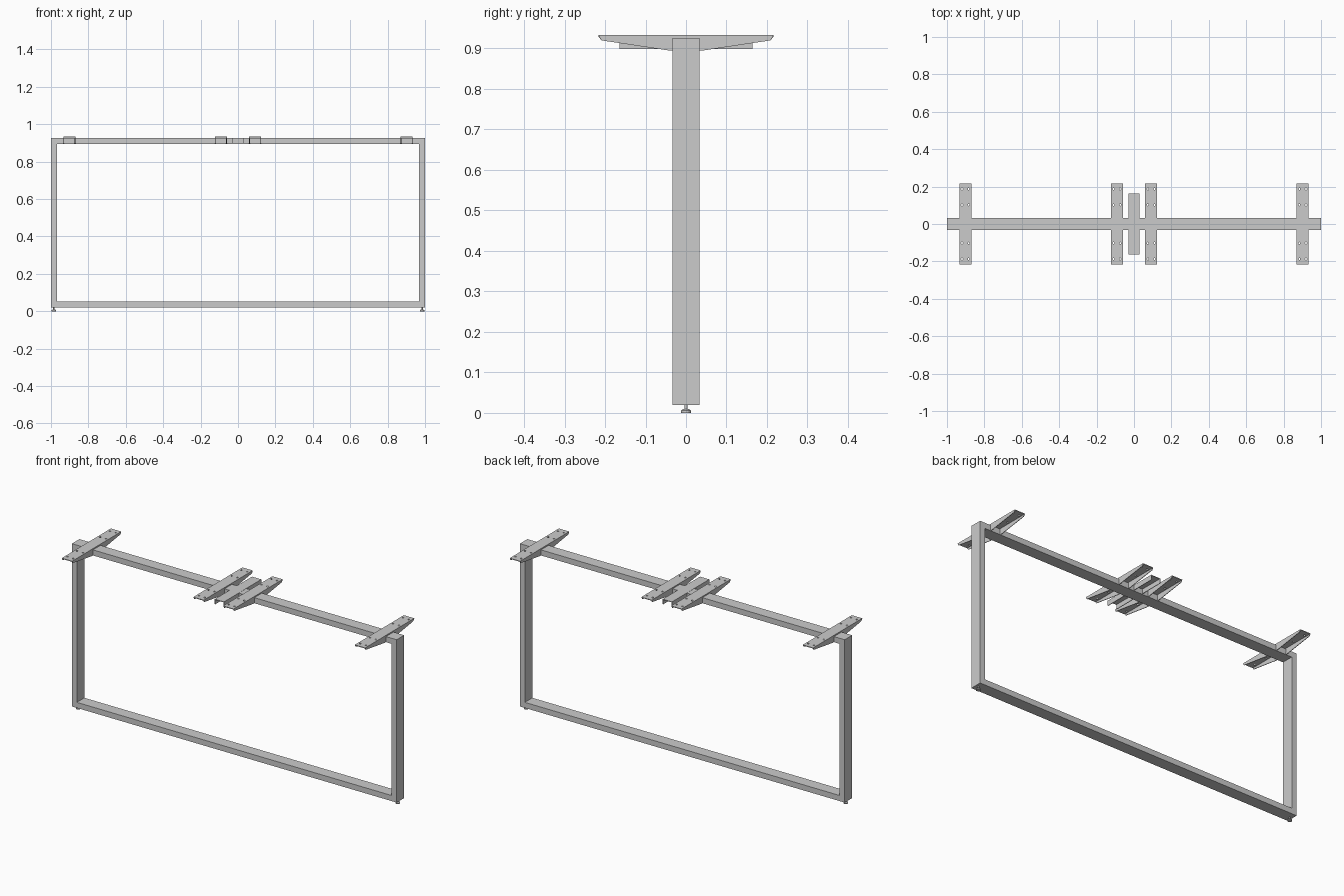
import bpy, bmesh
from mathutils import Matrix, Vector

if "Cube" in bpy.data.objects:
    bpy.data.objects.remove(bpy.data.objects["Cube"])

TOP, BOTTOM = 0.926, 0.02      # frame heights
TUBE, DEPTH = 0.031, 0.066     # tube section


def finish(name, bm):
    bmesh.ops.recalc_face_normals(bm, faces=bm.faces)
    me = bpy.data.meshes.new(name)
    bm.to_mesh(me)
    bm.free()
    ob = bpy.data.objects.new(name, me)
    bpy.context.collection.objects.link(ob)
    return ob


def box(name, lo, hi):
    bm = bmesh.new()
    lo, hi = Vector(lo), Vector(hi)
    size = Matrix.Diagonal((*(hi - lo), 1))
    bmesh.ops.create_cube(bm, size=1, matrix=Matrix.Translation((lo + hi) / 2) @ size)
    return finish(name, bm)


def add_cylinder(bm, r1, r2, x, y, z0, z1, sides=16):
    bmesh.ops.create_cone(bm, cap_ends=True, segments=sides, radius1=r1, radius2=r2,
                          depth=z1 - z0, matrix=Matrix.Translation((x, y, (z0 + z1) / 2)))


def folded_channel(name, cx, width, profile, thickness=0.003):
    """Downward-open sheet channel; the profile (y, z) starts with its two top corners."""
    bm = bmesh.new()
    sides = [[bm.verts.new((cx + s * width / 2, y, z)) for y, z in profile] for s in (-1, 1)]
    left, right = sides
    bm.faces.new(left)
    bm.faces.new(right[::-1])
    bm.faces.new((left[1], left[0], right[0], right[1]))
    # make normals point outwards so the sheet thickens inwards
    for f in bm.faces:
        f.normal_update()
        out = Vector((0, 0, 1)) if abs(f.normal.z) > 0.5 else Vector((f.calc_center_median().x - cx, 0, 0))
        if f.normal.dot(out) < 0:
            f.normal_flip()
    me = bpy.data.meshes.new(name)
    bm.to_mesh(me)
    bm.free()
    ob = bpy.data.objects.new(name, me)
    bpy.context.collection.objects.link(ob)
    mod = ob.modifiers.new("sheet", 'SOLIDIFY')
    mod.thickness = thickness
    mod.offset = -1
    mod.use_even_offset = True
    return ob


# Frame posts and rails
for side, s in (("left", -1), ("right", 1)):
    xs = sorted((s, s * (1 - TUBE)))
    box(side + "_post", (xs[0], -DEPTH / 2, BOTTOM), (xs[1], DEPTH / 2, TOP))
inner = 1 - TUBE
for name, z in (("top_rail", TOP - TUBE), ("bottom_rail", BOTTOM)):
    box(name, (-inner, -DEPTH / 2, z), (inner, DEPTH / 2, z + TUBE))

# Levelling feet: pad, taper and threaded stem
for side, s in (("left", -1), ("right", 1)):
    bm = bmesh.new()
    x = s * 0.984
    add_cylinder(bm, 0.012, 0.012, x, 0, 0, 0.006)
    add_cylinder(bm, 0.012, 0.006, x, 0, 0.006, 0.010)
    add_cylinder(bm, 0.004, 0.004, x, 0, 0.008, 0.022)
    foot = finish(side + "_levelling_foot", bm)

# Tapered table-top brackets with screw holes
bracket_profile = [(-0.216, 0.933), (0.216, 0.933), (0.209, 0.920),
                   (0.045, 0.8955), (-0.045, 0.8955), (-0.209, 0.920)]
places = (("outer_left", -0.902), ("inner_left", -0.092),
          ("inner_right", 0.092), ("outer_right", 0.902))
for place, cx in places:
    bracket = folded_channel(place + "_bracket", cx, 0.064, bracket_profile)
    bm = bmesh.new()
    for dx in (-0.018, 0.018):
        for y in (-0.187, -0.102, 0.102, 0.187):
            add_cylinder(bm, 0.005, 0.005, cx + dx, y, 0.926, 0.94, 12)
    cutter = finish(place + "_hole_cutter", bm)
    cutter.hide_render = True
    mod = bracket.modifiers.new("holes", 'BOOLEAN')
    mod.operation = 'DIFFERENCE'
    mod.solver = 'EXACT'
    mod.object = cutter
    # bake the holes and drop the cutter
    bpy.context.view_layer.update()
    deps = bpy.context.evaluated_depsgraph_get()
    baked = bpy.data.meshes.new_from_object(bracket.evaluated_get(deps))
    bracket.modifiers.clear()
    bracket.data = baked
    bpy.data.objects.remove(cutter)

# Straight channel across the middle of the rail
folded_channel("centre_channel", 0, 0.057,
               [(-0.164, 0.927), (0.164, 0.927), (0.164, 0.899), (-0.164, 0.899)])
